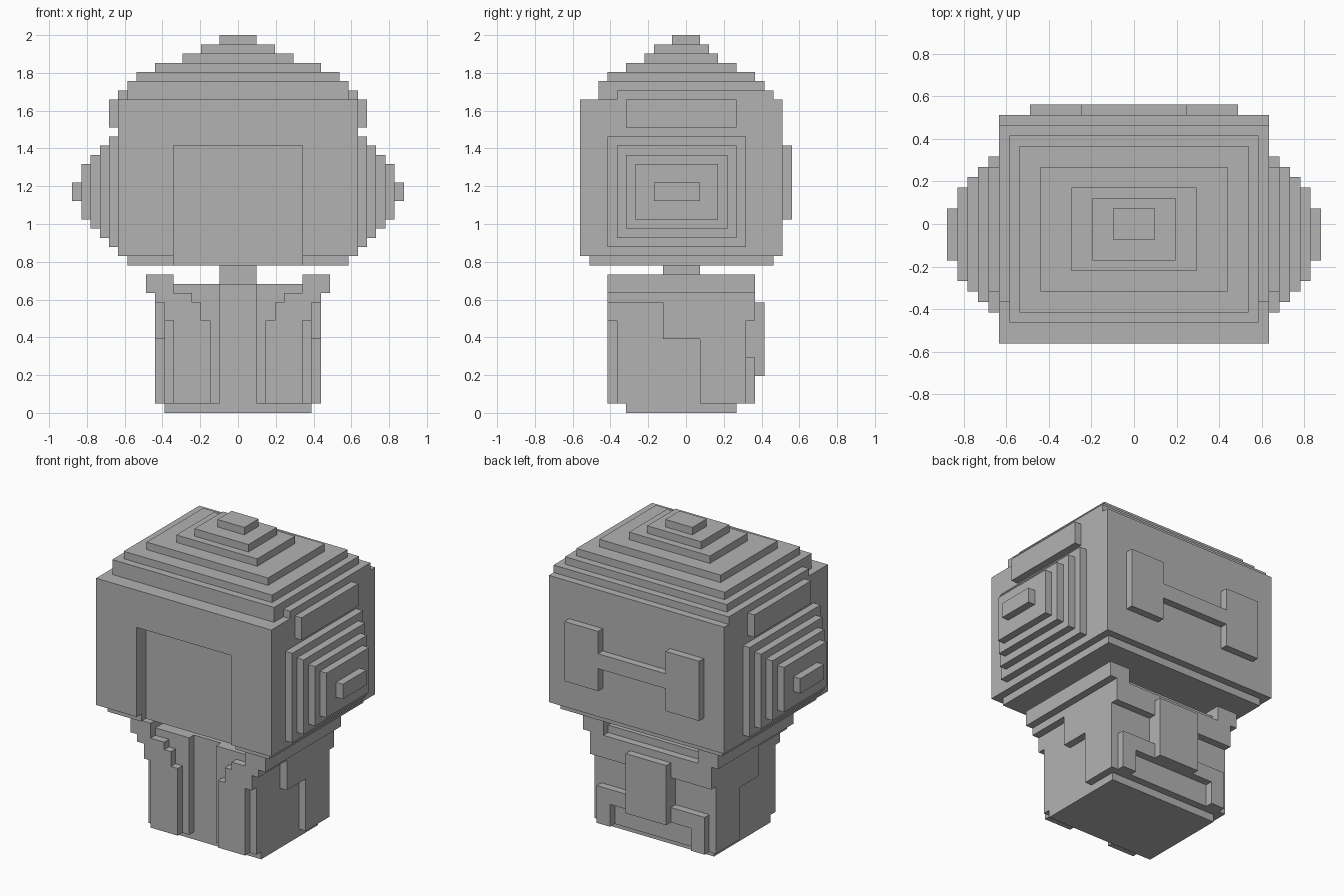
import bpy
import bmesh

cube = bpy.data.objects.get("Cube")
if cube:
    bpy.data.objects.remove(cube, do_unlink=True)

U = 2 / 41  # one block step

grey = bpy.data.materials.new("plain grey")
grey.use_nodes = True
COLOUR = (0.45, 0.45, 0.45, 1)
grey.diffuse_color = COLOUR
grey.node_tree.nodes["Principled BSDF"].inputs["Base Color"].default_value = COLOUR


def blocks(name, boxes, mirror=False):
    """Boxes as (x0, x1, y0, y1, z0, z1) in block steps, optionally mirrored in x."""
    bm = bmesh.new()
    if mirror:
        boxes = boxes + [(-b[1], -b[0], *b[2:]) for b in boxes]
    for x0, x1, y0, y1, z0, z1 in boxes:
        verts = bmesh.ops.create_cube(bm, size=1)["verts"]
        for v in verts:
            v.co.x = U * (x0 + (v.co.x + 0.5) * (x1 - x0))
            v.co.y = U * (y0 + (v.co.y + 0.5) * (y1 - y0))
            v.co.z = U * (z0 + (v.co.z + 0.5) * (z1 - z0))
    mesh = bpy.data.meshes.new(name)
    bm.to_mesh(mesh)
    bm.free()
    mesh.materials.append(grey)
    obj = bpy.data.objects.new(name, mesh)
    bpy.context.collection.objects.link(obj)
    return obj


# Head with a recessed face opening at the front
blocks("head", [(-13, 13, -9.5, 10.5, 17, 34), (-7, 7, -11.5, -9.5, 29, 34)])
blocks("face_frame", [(7, 13, -11.5, -9.5, 17, 34)], mirror=True)
blocks("chin", [(-12, 12, -9.5, 9.5, 16, 17)])
blocks("chin_edge", [(7, 12, -10.5, -9.5, 16, 17)], mirror=True)

# Stepped crown: half width, front and back of each layer
crown = [(12, -9.5, 9.5), (12, -9.5, 8.5), (11, -8.5, 7.5), (9, -6.5, 5.5),
         (6, -4.5, 3.5), (4, -3.5, 2.5), (2, -1.5, 1.5)]
blocks("crown", [(-w, w, f, b, 34 + i, 35 + i) for i, (w, f, b) in enumerate(crown)])
blocks("crown_edge", [(12, 13, -7.5, 9.5, 34, 35)], mirror=True)

# Stepped bun on each side of the head, and the band above it
bun = [(13 + i, 14 + i, -8.5 + i, 6.5 - i, 18 + i, 30 - i) for i in range(4)]
bun.append((17, 18, -3.5, 1.5, 23, 25))
blocks("side_bun", bun, mirror=True)
blocks("side_band", [(13, 14, -6.5, 5.5, 31, 34)], mirror=True)

# Bow on the back of the head
blocks("bow_lobe", [(5, 10, 10.5, 11.5, 21, 29)], mirror=True)
blocks("bow_bar", [(-5, 5, 10.5, 11.5, 24, 26)])

# Neck, torso and foot
blocks("neck", [(-2, 2, -2.5, 1.5, 14, 16)])
blocks("torso", [(-8, 8, -6.5, 6.5, 1, 14)])
blocks("foot", [(-8, 8, -6.5, 5.5, 0, 1)])

# Open jacket in layers on the front
blocks("jacket_lining", [(2, 8, -7.5, -6.5, 1, 14)], mirror=True)
blocks("jacket_front", [(3, 7, -8.5, -7.5, 1, 10), (4, 8, -8.5, -7.5, 10, 12),
                        (5, 8, -8.5, -7.5, 12, 13)], mirror=True)
blocks("collar", [(7, 10, -8.5, 7.5, 13, 15)], mirror=True)

# Raised sleeves on the sides
blocks("sleeve", [(8, 9, -8.5, 7.5, 12, 13), (8, 9, -2.5, 7.5, 10, 12),
                  (8, 9, -2.5, 6.5, 8, 10), (8, 9, 1.5, 6.5, 1, 8)], mirror=True)

# Back yoke, hanging panel and hooked straps
blocks("back_yoke", [(-8, 8, 6.5, 7.5, 10, 13)])
blocks("back_panel", [(-3, 3, 6.5, 8.5, 4, 12)])
blocks("back_strap", [(3, 8, 6.5, 7.5, 4, 6), (6, 8, 6.5, 7.5, 1, 4)], mirror=True)
